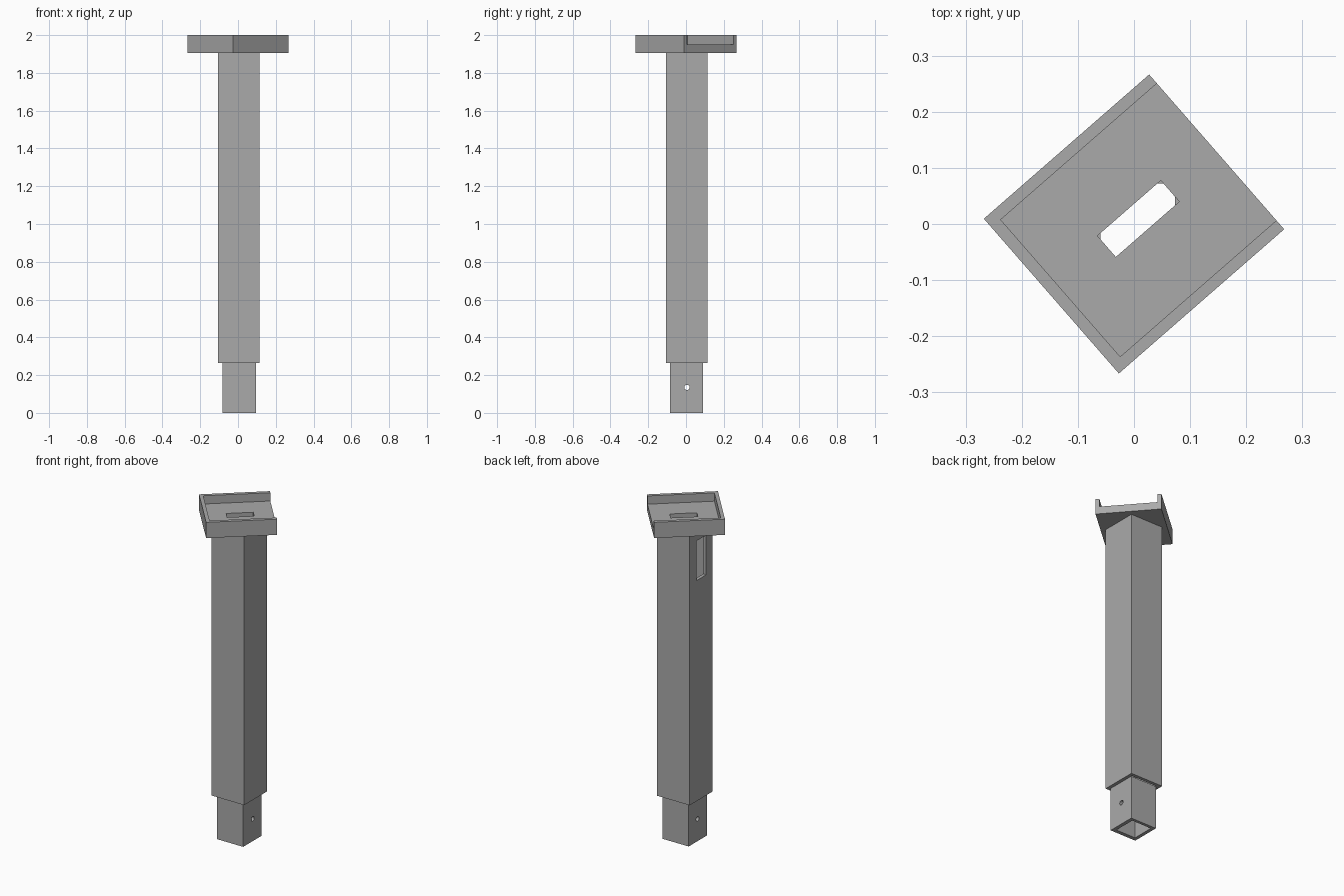
import bpy
import bmesh
import math
from mathutils import Matrix, Vector

cube = bpy.data.objects.get("Cube")
if cube:
    bpy.data.objects.remove(cube, do_unlink=True)

# Single flat colour
grey = bpy.data.materials.new("mid grey")
grey.use_nodes = True
COLOUR = (0.4, 0.4, 0.4, 1)
grey.diffuse_color = COLOUR
grey.node_tree.nodes["Principled BSDF"].inputs["Base Color"].default_value = COLOUR


def add_object(name, bm):
    mesh = bpy.data.meshes.new(name)
    bm.to_mesh(mesh)
    bm.free()
    mesh.materials.append(grey)
    obj = bpy.data.objects.new(name, mesh)
    bpy.context.collection.objects.link(obj)
    return obj


def box(name, low, high, turn=0):
    """Box between two corners, turned about the vertical axis."""
    low, high = Vector(low), Vector(high)
    bm = bmesh.new()
    place = Matrix.Translation((low + high) / 2) @ Matrix.Diagonal((high - low).to_4d())
    bmesh.ops.create_cube(bm, size=1, matrix=Matrix.Rotation(turn, 4, "Z") @ place)
    return add_object(name, bm)


def cut(target, cutter):
    """Subtract the cutter, apply the result and discard the cutter."""
    cutter.hide_render = True
    mod = target.modifiers.new("cut", "BOOLEAN")
    mod.operation = "DIFFERENCE"
    mod.solver = "EXACT"
    mod.object = cutter
    bpy.context.view_layer.objects.active = target
    bpy.ops.object.modifier_apply(modifier=mod.name)
    bpy.data.objects.remove(cutter, do_unlink=True)


FLOOR, STEP, TOP = 1.95, 0.265, 1.905

# Hollow column with a window near the top of one side
column = box("column", (-0.105, -0.105, STEP), (0.115, 0.115, TOP))
cut(column, box("column_bore", (-0.085, -0.085, 0.2), (0.095, 0.095, 2)))
cut(column, box("window_cutter", (-0.2, -0.043, 1.6), (0, 0.05, 1.84)))

# Narrower hollow spigot with a cross pin hole
spigot = box("spigot", (-0.081, -0.086, 0), (0.095, 0.09, STEP))
cut(spigot, box("spigot_bore", (-0.06, -0.063, -0.1), (0.073, 0.072, 0.4)))
bm = bmesh.new()
bmesh.ops.create_cone(bm, cap_ends=True, segments=24, radius1=0.014, radius2=0.014, depth=1,
                      matrix=Matrix.Translation((0, 0.005, 0.135)) @ Matrix.Rotation(math.pi / 2, 4, "Y"))
cut(spigot, add_object("pin_cutter", bm))

# Turned tray, open on one side, with a slot through its floor
TURN = math.radians(41.1)
tray = box("tray", (-0.1955, -0.183, TOP), (0.1955, 0.183, 2), TURN)
cut(tray, box("tray_recess", (-0.174, -0.162, FLOOR), (0.3, 0.162, 2.1), TURN))
cut(tray, box("slot_cutter", (-0.063, -0.023, 1.8), (0.087, 0.027, 2.1), TURN))
